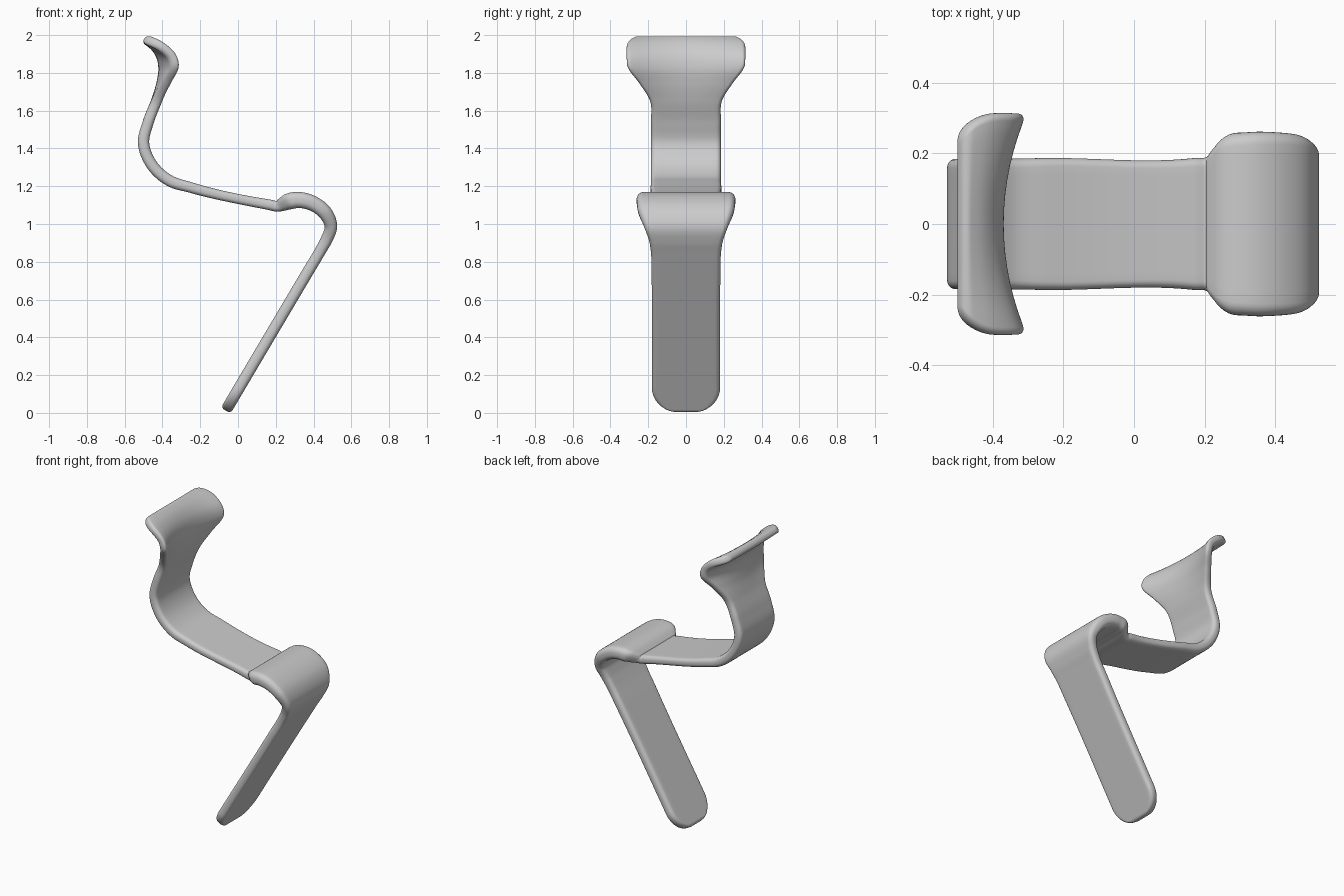
import bpy, bmesh, math
from mathutils import Vector

cube = bpy.data.objects.get("Cube")
if cube:
    bpy.data.objects.remove(cube, do_unlink=True)

# Side profile from foot to head: x, z, half width, thickness, sideways cupping
PROFILE = [
    (-0.065, 0.012, 0.18, 0.06, 0), (0.0, 0.122, 0.18, 0.06, 0),
    (0.37, 0.747, 0.183, 0.06, 0), (0.44, 0.865, 0.187, 0.06, 0),
    (0.47, 0.92, 0.197, 0.063, 0), (0.492, 0.985, 0.222, 0.066, 0),
    (0.465, 1.055, 0.25, 0.075, 0), (0.40, 1.107, 0.26, 0.08, 0),
    (0.32, 1.127, 0.26, 0.085, 0), (0.265, 1.118, 0.25, 0.085, 0),
    (0.235, 1.104, 0.22, 0.072, 0), (0.21, 1.094, 0.192, 0.058, 0),
    (0.17, 1.101, 0.187, 0.056, 0), (-0.25, 1.193, 0.187, 0.056, 0),
    (-0.36, 1.228, 0.185, 0.06, 0), (-0.45, 1.305, 0.185, 0.06, 0),
    (-0.50, 1.43, 0.185, 0.06, 0), (-0.475, 1.54, 0.185, 0.058, 0),
    (-0.43, 1.66, 0.193, 0.055, 0.01), (-0.405, 1.75, 0.25, 0.052, 0.04),
    (-0.396, 1.83, 0.308, 0.052, 0.06), (-0.408, 1.89, 0.314, 0.052, 0.055),
    (-0.44, 1.94, 0.314, 0.052, 0.032), (-0.495, 1.982, 0.31, 0.05, 0),
]
STEP = 0.01       # spacing of the rings along the strip
ACROSS = 14       # divisions across the flat faces
ARC = 6           # divisions of each rounded edge


def strip_samples():
    """Smooth curve through the profile, as (distance, values, tangent)."""
    pts = [Vector(p) for p in PROFILE]
    dist = [0.0]
    for a, b in zip(pts, pts[1:]):
        dist.append(dist[-1] + math.hypot(b[0] - a[0], b[1] - a[1]))
    last = len(pts) - 1
    slope = [(b - a) / (t - s) for a, b, s, t in zip(pts, pts[1:], dist, dist[1:])]
    tan = [slope[0]]
    for i in range(1, last):
        before, after = dist[i] - dist[i - 1], dist[i + 1] - dist[i]
        tan.append((slope[i - 1] * after + slope[i] * before) / (before + after))
    tan.append(slope[-1])

    total = dist[-1]
    fine = [STEP * 3 * (k / 10) ** 2 for k in range(10)]
    count = round((total - STEP * 6) / STEP)
    stops = fine + [STEP * 3 + (total - STEP * 6) * k / count for k in range(count + 1)]
    stops += [total - s for s in reversed(fine)]

    seg = 0
    for s in stops:
        while seg < last - 1 and s > dist[seg + 1]:
            seg += 1
        h = dist[seg + 1] - dist[seg]
        u = (s - dist[seg]) / h
        a, b, ta, tb = pts[seg], pts[seg + 1], tan[seg] * h, tan[seg + 1] * h
        c2 = (b - a) * 3 - ta * 2 - tb
        c3 = (a - b) * 2 + ta + tb
        value = a + ta * u + c2 * u ** 2 + c3 * u ** 3
        direction = ta + c2 * (2 * u) + c3 * (3 * u * u)
        yield s, total - s, value, Vector((direction[0], direction[1])).normalized()


def corner(s, radius):
    """Amount a rounded corner cuts away at distance s from the end."""
    if s >= radius:
        return 0.0
    return radius * (1 - math.sqrt(1 - (1 - s / radius) ** 2))


def section(w, t):
    """Rounded rectangle with half width w and half thickness t."""
    r = t * 0.85
    ring = []
    for cy, cn, start in ((1, 1, 0), (-1, 1, 1), (-1, -1, 2), (1, -1, 3)):
        for k in range(ARC + 1):
            a = math.pi / 2 * (start + k / ARC)
            ring.append((cy * (w - r) + r * math.cos(a), cn * (t - r) + r * math.sin(a)))
        if start in (0, 2):
            for k in range(1, ACROSS):
                f = 1 - 2 * k / ACROSS
                ring.append((cy * (w - r) * f, cn * t))
    return ring


# Sweep the section along the profile
bm = bmesh.new()
rings = []
for from_foot, from_head, (x, z, w, t, cup), d in strip_samples():
    w -= corner(from_foot, 0.14) + corner(from_head, 0.08)
    half = t / 2 - corner(from_foot, 0.022) - corner(from_head, 0.022)
    ring = []
    for y, n in section(w, half):
        bow = cup * min(abs(y) / 0.3, 1.05) ** 2
        ring.append(bm.verts.new((x + d.y * n + bow, y, z - d.x * n)))
    rings.append(ring)
for a, b in zip(rings, rings[1:]):
    for i in range(len(a)):
        j = (i + 1) % len(a)
        bm.faces.new((a[i], a[j], b[j], b[i]))
bm.faces.new(rings[0])
bm.faces.new(rings[-1])
bmesh.ops.recalc_face_normals(bm, faces=bm.faces)

mesh = bpy.data.meshes.new("bent_strip")
bm.to_mesh(mesh)
bm.free()
strip = bpy.data.objects.new("bent_strip", mesh)
bpy.context.collection.objects.link(strip)

# One plain grey
grey = bpy.data.materials.new("plain_grey")
grey.use_nodes = True
colour = (0.6, 0.6, 0.6, 1)
grey.diffuse_color = colour
grey.node_tree.nodes["Principled BSDF"].inputs["Base Color"].default_value = colour
mesh.materials.append(grey)

bpy.context.view_layer.objects.active = strip
strip.select_set(True)
bpy.ops.object.shade_smooth_by_angle(angle=math.radians(40))
